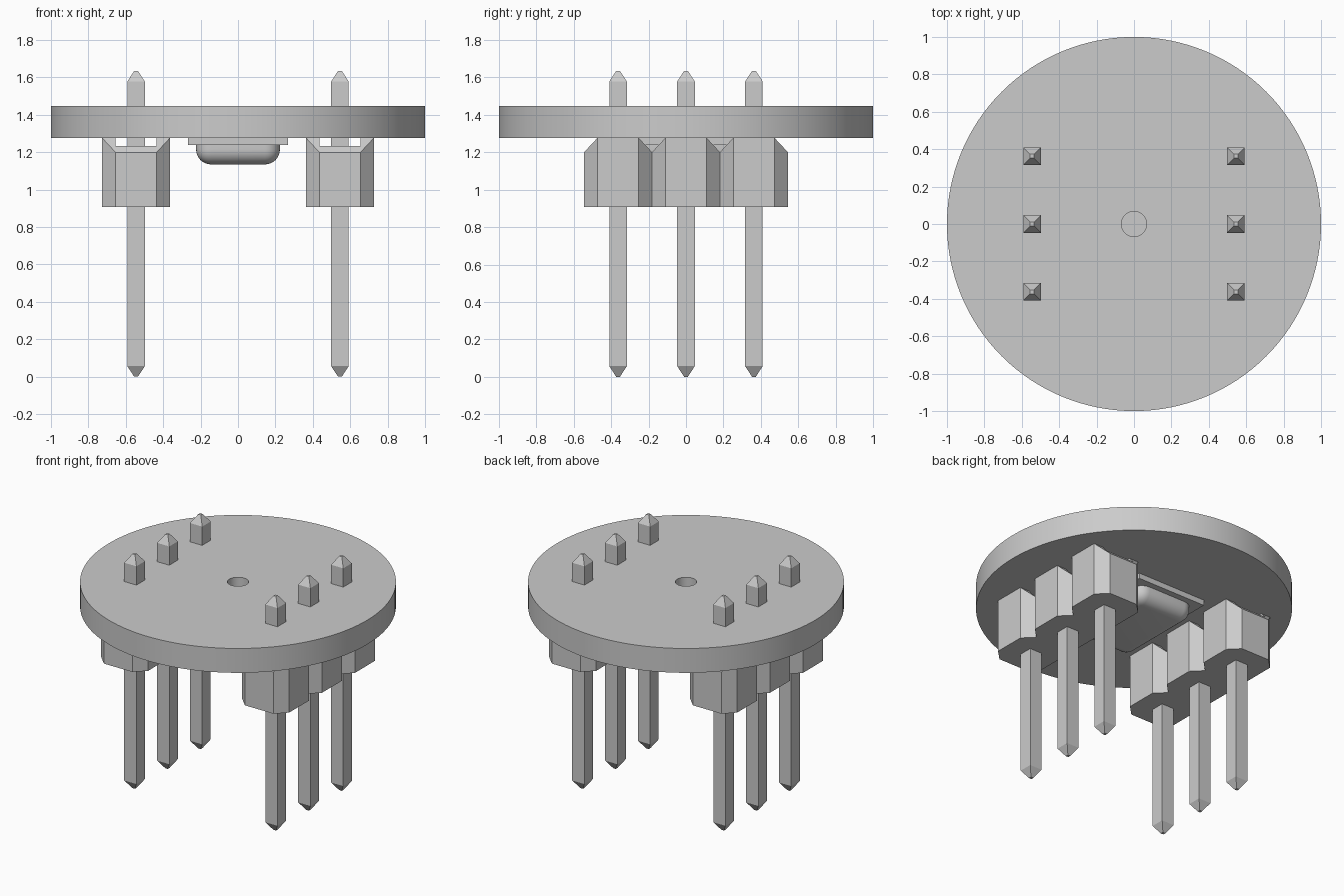
import bpy, bmesh, math
from mathutils import Vector, Matrix

if "Cube" in bpy.data.objects:
    bpy.data.objects.remove(bpy.data.objects["Cube"], do_unlink=True)

grey = bpy.data.materials.new("plain grey")
grey.use_nodes = True
grey.diffuse_color = (0.6, 0.6, 0.6, 1)
grey.node_tree.nodes["Principled BSDF"].inputs["Base Color"].default_value = (0.6, 0.6, 0.6, 1)

BOARD_LOW, BOARD_TOP = 1.277, 1.447
PITCH, ROW_X = 0.363, 0.545


def add_object(name, bm, smooth=False):
    bmesh.ops.recalc_face_normals(bm, faces=bm.faces)
    mesh = bpy.data.meshes.new(name)
    bm.to_mesh(mesh)
    bm.free()
    mesh.materials.append(grey)
    obj = bpy.data.objects.new(name, mesh)
    bpy.context.collection.objects.link(obj)
    if smooth:
        bpy.ops.object.select_all(action='DESELECT')
        obj.select_set(True)
        bpy.context.view_layer.objects.active = obj
        bpy.ops.object.shade_smooth_by_angle(angle=math.radians(30))
    return obj


def box(half_x, half_y, low, high):
    bm = bmesh.new()
    size = Matrix.Diagonal((2 * half_x, 2 * half_y, high - low, 1))
    bmesh.ops.create_cube(bm, size=1, matrix=Matrix.Translation((0, 0, (low + high) / 2)) @ size)
    return bm


def slice_off(bm, point, normal):
    geom = bm.verts[:] + bm.edges[:] + bm.faces[:]
    bmesh.ops.bisect_plane(bm, geom=geom, plane_co=point, plane_no=normal, clear_outer=True)
    bmesh.ops.holes_fill(bm, edges=[e for e in bm.edges if e.is_boundary])


# Round board with a small centre hole
bm = bmesh.new()
profile = [(0.067, BOARD_LOW), (1, BOARD_LOW), (1, BOARD_TOP), (0.067, BOARD_TOP)]
ring = [bm.verts.new((r, 0, z)) for r, z in profile]
edges = [bm.edges.new((ring[i], ring[(i + 1) % 4])) for i in range(4)]
bmesh.ops.spin(bm, geom=ring + edges, cent=(0, 0, 0), axis=(0, 0, 1),
               angle=math.tau, steps=128, use_merge=True)
bmesh.ops.remove_doubles(bm, verts=bm.verts, dist=0.0001)
add_object("round_board", bm, smooth=True)

# Base plate and rounded can under the board
PLATE_LOW = 1.239
add_object("can_base_plate", box(0.267, 0.37, PLATE_LOW, BOARD_LOW))
bm = box(0.224, 0.327, 1.135, PLATE_LOW)
rounded = [e for e in bm.edges if not all(v.co.z > 1.2 for v in e.verts)]
bmesh.ops.bevel(bm, geom=rounded, offset=0.08, segments=8, profile=0.5, affect='EDGES')
add_object("rounded_can", bm, smooth=True)

# Channel cutter that runs along the top of a header row
channel = add_object("channel_cutter", box(0.11, 1, 1.234, 1.4))
channel.hide_render = True
channel.hide_set(True)


def header_cell():
    half, flat, low = PITCH / 2, 0.11, 0.908
    bm = box(half, half, low, BOARD_LOW)
    for sx in (-1, 1):
        for sy in (-1, 1):
            slice_off(bm, Vector((sx * flat, sy * half, low)), Vector((sx, sy, 0)))
    for sy in (-1, 1):
        slice_off(bm, Vector((0, sy * half, 1.2)), Vector((0, sy, 0.93)))
    return bm


def pin():
    # Square post with a blunt pyramid at each end
    bm = bmesh.new()
    rings = []
    for half, z in ((0.01, 0), (0.047, 0.057), (0.047, 1.578), (0.01, 1.635)):
        rings.append([bm.verts.new((x * half, y * half, z))
                      for x, y in ((-1, -1), (1, -1), (1, 1), (-1, 1))])
    for a, b in zip(rings, rings[1:]):
        for i in range(4):
            j = (i + 1) % 4
            bm.faces.new((a[i], a[j], b[j], b[i]))
    bm.faces.new(rings[0])
    bm.faces.new(rings[-1])
    return bm


# Two header rows of three cells, each with a pin
for side, sx in (("left", 1), ("right", -1)):
    for i, place in enumerate(("front", "middle", "back")):
        spot = (sx * ROW_X, (i - 1) * PITCH, 0)
        cell = add_object(f"{side}_{place}_header_block", header_cell())
        cut = cell.modifiers.new("channel", 'BOOLEAN')
        cut.operation = 'DIFFERENCE'
        cut.solver = 'EXACT'
        cut.object = channel
        bpy.context.view_layer.update()
        cut_mesh = bpy.data.meshes.new_from_object(
            cell.evaluated_get(bpy.context.evaluated_depsgraph_get()))
        cell.modifiers.clear()
        cell.data = cut_mesh
        cell.location = spot
        add_object(f"{side}_{place}_pin", pin()).location = spot

bpy.data.objects.remove(channel, do_unlink=True)
